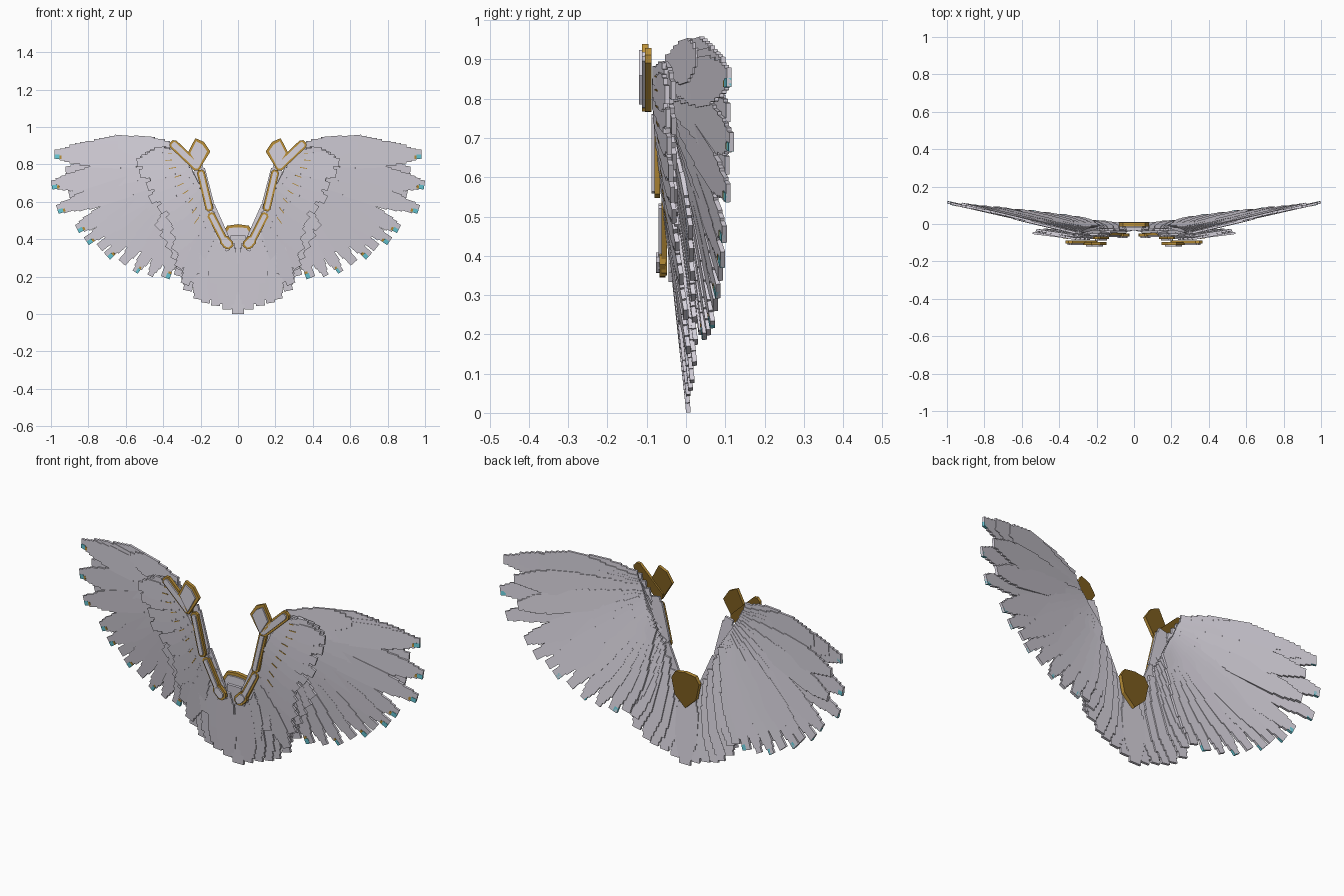
import bpy, bmesh, math
from mathutils import Vector

if "Cube" in bpy.data.objects:
    bpy.data.objects.remove(bpy.data.objects["Cube"])


def material(name, rgb):
    m = bpy.data.materials.new(name)
    m.diffuse_color = (*rgb, 1)
    m.use_nodes = True
    m.node_tree.nodes["Principled BSDF"].inputs["Base Color"].default_value = m.diffuse_color
    return m


PALE = material("pale lavender", (0.68, 0.65, 0.72))
GOLD = material("antique gold", (0.50, 0.28, 0.04))
CYAN = material("cyan", (0.14, 0.60, 0.70))
BRONZE = material("dark bronze", (0.20, 0.108, 0.014))
MATS = [PALE, GOLD, CYAN, BRONZE]


def prism(bm, front, back, mat=0, back_mat=None):
    """Closed slab between two matching outlines."""
    a = [bm.verts.new(p) for p in front]
    b = [bm.verts.new(p) for p in back]
    faces = [bm.faces.new(a), bm.faces.new(b[::-1])]
    n = len(a)
    for i in range(n):
        j = (i + 1) % n
        faces.append(bm.faces.new((a[j], a[i], b[i], b[j])))
    for f in faces:
        f.material_index = mat
    if back_mat is not None:
        faces[1].material_index = back_mat


def finish(bm, name, mirror=True):
    bmesh.ops.recalc_face_normals(bm, faces=bm.faces)
    me = bpy.data.meshes.new(name)
    bm.to_mesh(me)
    bm.free()
    for m in MATS:
        me.materials.append(m)
    ob = bpy.data.objects.new(name, me)
    bpy.context.collection.objects.link(ob)
    if mirror:
        ob.modifiers.new("other_side", 'MIRROR')
    return ob


def half_width(t, w, root):
    grow = min(1.0, root + 1.1 * t)
    tip = 1 - 0.62 * max(0.0, (t - 0.72) / 0.28) ** 1.3
    return max(0.01, round(w * grow * tip / 0.008) * 0.008)


def feather(bm, root, tip, w, thick=0.012, root_w=0.45, accent=None):
    """Thin slab with stair-stepped edges running from root to tip."""
    root, tip = Vector(root), Vector(tip)
    length = (tip - root).length
    d = (tip - root) / length
    n = Vector((0, 1, 0))
    n = (n - n.dot(d) * d).normalized()
    side = d.cross(n)
    cells = max(6, round(length / 0.028))
    runs = []
    for i in range(cells):
        h = half_width((i + 0.5) / cells, w, root_w)
        if runs and abs(runs[-1][2] - h) < 1e-5:
            runs[-1][1] = (i + 1) / cells
        else:
            runs.append([i / cells, (i + 1) / cells, h])
    right = [(t, h) for t0, t1, h in runs for t in (t0, t1)]
    outline = right + [(t, -h) for t, h in reversed(right)]

    def place(pts, dep):
        return [root + d * (t * length) + side * h + n * dep for t, h in pts]

    def box(t0, t1, h0, h1, f, b, mat):
        pts = [(t0, h0), (t1, h0), (t1, h1), (t0, h1)]
        prism(bm, place(pts, f), place(pts, b), mat)

    k = thick / 2
    prism(bm, place(outline, -k), place(outline, k))
    if accent == "tip":        # cyan lower corner with a gold hairline
        h = runs[-1][2]
        t0 = 1 - 0.028 / length
        box(t0, 1, -h - 0.001, -h * 0.1, -k - 0.0015, k, 2)
        box(t0 - 0.012 / length, t0, -h, -h * 0.3, -k - 0.0015, 0, 1)
    elif accent == "fleck":    # slim gold streak on the front
        box(0.26, 0.40, -0.002, 0.002, -k - 0.002, 0, 1)


def along(pts, u):
    """Point at fraction u on a polyline."""
    f = u * (len(pts) - 1)
    i = min(int(f), len(pts) - 2)
    return Vector(pts[i]).lerp(Vector(pts[i + 1]), f - i)


# long flight feathers: tip x, tip y, tip z, half width
flight = [
    (0.80, 0.075, 0.890, 0.076), (0.90, 0.095, 0.875, 0.066),
    (0.98, 0.110, 0.855, 0.060), (0.92, 0.108, 0.765, 0.062),
    (0.995, 0.116, 0.69, 0.062), (0.90, 0.105, 0.63, 0.058),
    (0.965, 0.108, 0.56, 0.056), (0.86, 0.098, 0.455, 0.056),
    (0.81, 0.094, 0.39, 0.048), (0.74, 0.088, 0.355, 0.046),
    (0.70, 0.082, 0.31, 0.046), (0.62, 0.075, 0.275, 0.045),
    (0.55, 0.068, 0.225, 0.044), (0.47, 0.058, 0.205, 0.044),
    (0.39, 0.048, 0.195, 0.044), (0.32, 0.038, 0.205, 0.044),
]
arm = [(0.31, -0.045, 0.85), (0.28, -0.045, 0.81), (0.25, -0.035, 0.77),
       (0.225, -0.025, 0.72), (0.20, -0.015, 0.66)]
bm = bmesh.new()
for i, (x, y, z, w) in enumerate(flight):
    feather(bm, along(arm, i / (len(flight) - 1)), (x, y, z), w,
            accent="tip" if i in (2, 4, 6, 7, 8, 10, 12, 14) else None)
# top feather rounding off the shoulder
feather(bm, (0.315, -0.047, 0.88), (0.64, 0.030, 0.905), 0.055, root_w=0.5)
finish(bm, "flight_feathers")

# shorter covert feathers in front
coverts = [
    (0.47, -0.050, 0.85, 0.038), (0.54, -0.048, 0.81, 0.050),
    (0.525, -0.045, 0.75, 0.046), (0.485, -0.042, 0.68, 0.046),
    (0.47, -0.038, 0.61, 0.046), (0.42, -0.034, 0.555, 0.046),
    (0.37, -0.030, 0.50, 0.046), (0.345, -0.022, 0.42, 0.046),
    (0.34, -0.012, 0.34, 0.046), (0.32, 0.000, 0.25, 0.046),
    (0.285, 0.006, 0.16, 0.048),
]
front_arm = [(0.31, -0.080, 0.86), (0.25, -0.080, 0.78), (0.21, -0.072, 0.70),
             (0.17, -0.062, 0.60), (0.13, -0.052, 0.50)]
bm = bmesh.new()
for i, (x, y, z, w) in enumerate(coverts):
    feather(bm, along(front_arm, i / (len(coverts) - 1)), (x, y, z), w,
            accent="fleck" if i < 9 else None)
finish(bm, "covert_feathers")

# small feathers closing the gap between the two layers
bm = bmesh.new()
for i in range(9):
    u = i / 8
    p = along([(0.32, -0.062, 0.86), (0.225, -0.058, 0.73),
               (0.165, -0.048, 0.59), (0.09, -0.040, 0.44)], u)
    a = math.radians(-8 - 72 * u)
    q = p + Vector((0.20 * math.cos(a), 0.03, 0.28 * math.sin(a)))
    feather(bm, p, q, 0.045, root_w=0.6)
# longer ones bridging coverts and flight feathers lower down
for i in range(6):
    u = i / 5
    feather(bm, (0.21 - 0.05 * u, -0.030, 0.68 - 0.11 * u),
            (0.43 - 0.15 * u, 0.012 + 0.012 * u, 0.46 - 0.28 * u), 0.046)
finish(bm, "inner_feathers")

# stepped feather edge behind the gold fittings
bm = bmesh.new()
feather(bm, (0.215, -0.056, 0.80), (0.145, -0.052, 0.53), 0.032, root_w=0.8)
feather(bm, (0.155, -0.042, 0.575), (0.05, -0.038, 0.34), 0.034, root_w=0.9)
finish(bm, "leading_edge")

# tail feathers: root, tip, half width
tail = [
    ((0.17, -0.030, 0.58), (0.27, 0.022, 0.125), 0.055),
    ((0.14, -0.030, 0.52), (0.215, 0.016, 0.08), 0.055),
    ((0.11, -0.032, 0.46), (0.175, 0.012, 0.06), 0.055),
    ((0.085, -0.036, 0.41), (0.12, 0.006, 0.045), 0.055),
    ((0.05, -0.034, 0.38), (0.06, 0.004, 0.025), 0.055),
]
bm = bmesh.new()
for r, t, w in tail:
    feather(bm, r, t, w, root_w=0.6)
finish(bm, "tail_feathers")
bm = bmesh.new()
feather(bm, (0, -0.028, 0.42), (0, 0.006, 0.001), 0.06, root_w=0.6)
finish(bm, "center_tail_feather", mirror=False)


def plaque(name, pts, y0, y1, inner=None, mirror=True):
    """Gold plate, bronze behind, with a pale panel in front; y0 is the front."""
    c = Vector((sum(p[0] for p in pts), sum(p[1] for p in pts))) / len(pts)
    if inner is None:      # pull the panel in by an even rim
        vs = [Vector(p) - c for p in pts]
        inner = [c + v * (1 - 0.017 / v.length) for v in vs]
    bm = bmesh.new()
    prism(bm, [(x, y0, z) for x, z in pts], [(x, y1, z) for x, z in pts], 1, 3)
    prism(bm, [(x, y0 - 0.008, z) for x, z in inner],
          [(x, y0 + 0.002, z) for x, z in inner], 0)
    finish(bm, name, mirror)


def bar(name, a, b, w, y0, y1, rim=0.010):
    """Plated bar with clipped corners from a to b in the front plane."""
    a, b = Vector(a), Vector(b)
    d = (b - a).normalized()

    def shape(a, b, w):
        s = Vector((-d.y, d.x)) * w
        e = d * w * 0.6
        return [a + s * 0.5, a + e + s, b - e + s, b + s * 0.5,
                b - s * 0.5, b - e - s, a + e - s, a - s * 0.5]

    plaque(name, shape(a, b, w), y0, y1, shape(a + d * rim, b - d * rim, w - rim))


# gold fittings along the leading edge
bar("lower_arm_plate", (0.055, 0.355), (0.15, 0.54), 0.021, -0.062, -0.048)
bar("lower_arm_knob", (0.035, 0.355), (0.088, 0.41), 0.028, -0.068, -0.052)
bar("middle_arm_plate", (0.15, 0.55), (0.202, 0.77), 0.021, -0.080, -0.066)
bar("upper_arm_plate", (0.205, 0.775), (0.358, 0.92), 0.025, -0.104, -0.088)
plaque("shoulder_crest",
       [(0.148, 0.868), (0.182, 0.92), (0.228, 0.94), (0.272, 0.855), (0.21, 0.768)],
       -0.112, -0.096)

# shield joining the wings
plaque("center_shield",
       [(-0.080, 0.436), (-0.058, 0.472), (0, 0.48), (0.058, 0.472), (0.080, 0.436),
        (0.062, 0.352), (0, 0.294), (-0.062, 0.352)],
       -0.013, 0.007, mirror=False)
